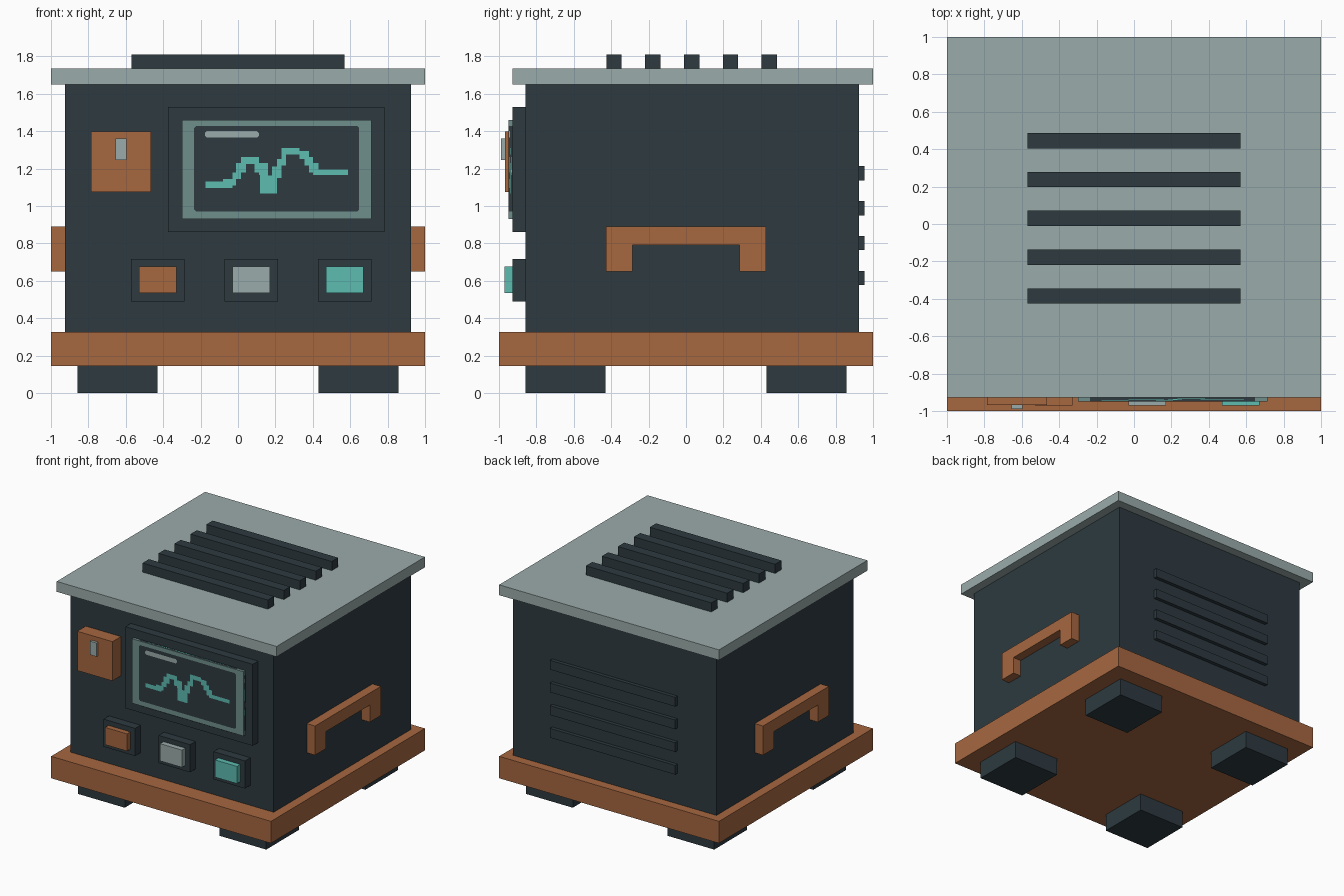
import bpy
from mathutils import Vector

if "Cube" in bpy.data.objects:
    bpy.data.objects.remove(bpy.data.objects["Cube"])


def material(name, rgb):
    lin = [(c / 255 / 12.92) if c < 11 else ((c / 255 + 0.055) / 1.055) ** 2.4 for c in rgb]
    m = bpy.data.materials.new(name)
    m.diffuse_color = (*lin, 1)
    m.use_nodes = True
    m.node_tree.nodes["Principled BSDF"].inputs["Base Color"].default_value = m.diffuse_color
    return m


DARK = material("dark slate", (45, 58, 64))
GREY = material("pale grey", (154, 171, 170))
COPPER = material("copper", (166, 103, 64))
TEAL = material("teal", (93, 188, 177))
BEZEL = material("grey teal", (111, 143, 140))


def mesh_object(name, verts, faces, mats):
    me = bpy.data.meshes.new(name)
    me.from_pydata(verts, [], faces)
    for m in mats:
        me.materials.append(m)
    ob = bpy.data.objects.new(name, me)
    bpy.context.collection.objects.link(ob)
    return ob


def box(name, x, y, z, mat):
    verts = [(a, b, c) for c in z for b in y for a in x]
    faces = [(0, 2, 3, 1), (4, 5, 7, 6), (0, 1, 5, 4), (1, 3, 7, 5), (3, 2, 6, 7), (2, 0, 4, 6)]
    return mesh_object(name, verts, faces, [mat])


# Cabinet
box("base_plate", (-1, 1), (-1, 1), (0.145, 0.325), COPPER)
box("body", (-0.925, 0.925), (-0.857, 0.925), (0.325, 1.65), DARK)
box("lid", (-1, 1), (-0.927, 1), (1.65, 1.735), GREY)
for sx in (-1, 1):
    for sy in (-1, 1):
        box("foot", sorted((0.43 * sx, 0.857 * sx)), sorted((0.43 * sy, 0.857 * sy)),
            (0, 0.145), DARK)

# Top slats and rear vents
for i in range(5):
    y = -0.385 + 0.2075 * i
    box("top_slat", (-0.57, 0.57), (y - 0.041, y + 0.041), (1.735, 1.81), DARK)
for i in range(4):
    z = 0.615 + 0.1865 * i
    box("rear_vent", (-0.57, 0.57), (0.925, 0.955), (z - 0.038, z + 0.038), DARK)

# Side handles: a bracket outline extruded away from the body
outline = [(-0.427, 0.65), (-0.285, 0.65), (-0.285, 0.79), (0.285, 0.79),
           (0.285, 0.65), (0.427, 0.65), (0.427, 0.89), (-0.427, 0.89)]
n = len(outline)
for x0, x1 in ((-1, -0.925), (0.925, 1)):
    verts = [(x, y, z) for x in (x0, x1) for y, z in outline]
    faces = [tuple(reversed(range(n))), tuple(range(n, 2 * n))]
    faces += [(i, (i + 1) % n, n + (i + 1) % n, n + i) for i in range(n)]
    mesh_object("side_handle", verts, faces, [COPPER])

# Latch block
box("latch_block", (-0.785, -0.465), (-0.967, -0.857), (1.075, 1.398), COPPER)
box("latch_tab", (-0.655, -0.595), (-0.988, -0.967), (1.247, 1.36), GREY)

# Push buttons
for x, mat in ((-0.43, COPPER), (0.07, GREY), (0.57, TEAL)):
    box("button_housing", (x - 0.143, x + 0.143), (-0.927, -0.857), (0.49, 0.717), DARK)
    box("button", (x - 0.1, x + 0.1), (-0.97, -0.927), (0.535, 0.677), mat)

# Display
X0, X1, Z0, Z1, YF, YB = -0.30, 0.715, 0.93, 1.46, -0.95, -0.927
box("display_frame", (-0.375, 0.783), (-0.927, -0.857), (0.86, 1.53), DARK)
box("display_bezel", (X0, X1), (YF, YB), (Z0, Z1), BEZEL)


def clipped(x0, x1, z0, z1, c=0.0):
    """Rectangle with clipped corners, in display coordinates."""
    if not c:
        return [(x0, z0), (x1, z0), (x1, z1), (x0, z1)]
    return [(x0 + c, z0), (x1 - c, z0), (x1, z0 + c), (x1, z1 - c),
            (x1 - c, z1), (x0 + c, z1), (x0, z1 - c), (x0, z0 + c)]


# Stepped signal trace: left edge, bottom and top of each column
columns = [(-0.175, 1.097, 1.13), (-0.08, 1.097, 1.145), (-0.03, 1.11, 1.18),
           (-0.01, 1.145, 1.23), (0.017, 1.18, 1.262), (0.043, 1.225, 1.262),
           (0.087, 1.18, 1.262), (0.112, 1.165, 1.23), (0.117, 1.066, 1.23),
           (0.16, 1.066, 1.162), (0.182, 1.066, 1.21), (0.208, 1.15, 1.25),
           (0.232, 1.215, 1.31), (0.257, 1.275, 1.31), (0.33, 1.25, 1.295),
           (0.355, 1.215, 1.295), (0.38, 1.18, 1.262), (0.402, 1.165, 1.23),
           (0.43, 1.165, 1.195), (0.588, 0, 0)]
art = [(clipped(-0.235, 0.648, 0.97, 1.428, 0.012), 0, 1),
       (clipped(-0.177, 0.112, 1.365, 1.4, 0.01), 1, 2)]
art += [(clipped(a[0], b[0], a[1], a[2]), 2, 2) for a, b in zip(columns, columns[1:])]


def display_art(name, origin, u, v, out):
    """Lay the screen graphics over one face of the bezel."""
    origin, u, v, out = map(Vector, (origin, u, v, out))
    flip = u.cross(v).dot(out) < 0
    verts, faces, slots = [], [], []
    for poly, slot, layer in art:
        ids = list(range(len(verts), len(verts) + len(poly)))
        faces.append(ids[::-1] if flip else ids)
        slots.append(slot)
        verts += [origin + u * ((x - X0) / (X1 - X0)) + v * ((z - Z0) / (Z1 - Z0))
                  + out * 0.0015 * layer for x, z in poly]
    ob = mesh_object(name, verts, faces, [DARK, GREY, TEAL])
    for p, s in zip(ob.data.polygons, slots):
        p.material_index = s


W, H, D = X1 - X0, Z1 - Z0, YB - YF
display_art("screen_front", (X0, YF, Z0), (W, 0, 0), (0, 0, H), (0, -1, 0))
display_art("screen_right_edge", (X1, YF, Z0), (0, D, 0), (0, 0, H), (1, 0, 0))
display_art("screen_left_edge", (X0, YB, Z0), (0, -D, 0), (0, 0, H), (-1, 0, 0))
display_art("screen_top_edge", (X0, YF, Z1), (W, 0, 0), (0, D, 0), (0, 0, 1))
display_art("screen_bottom_edge", (X0, YB, Z0), (W, 0, 0), (0, -D, 0), (0, 0, -1))
